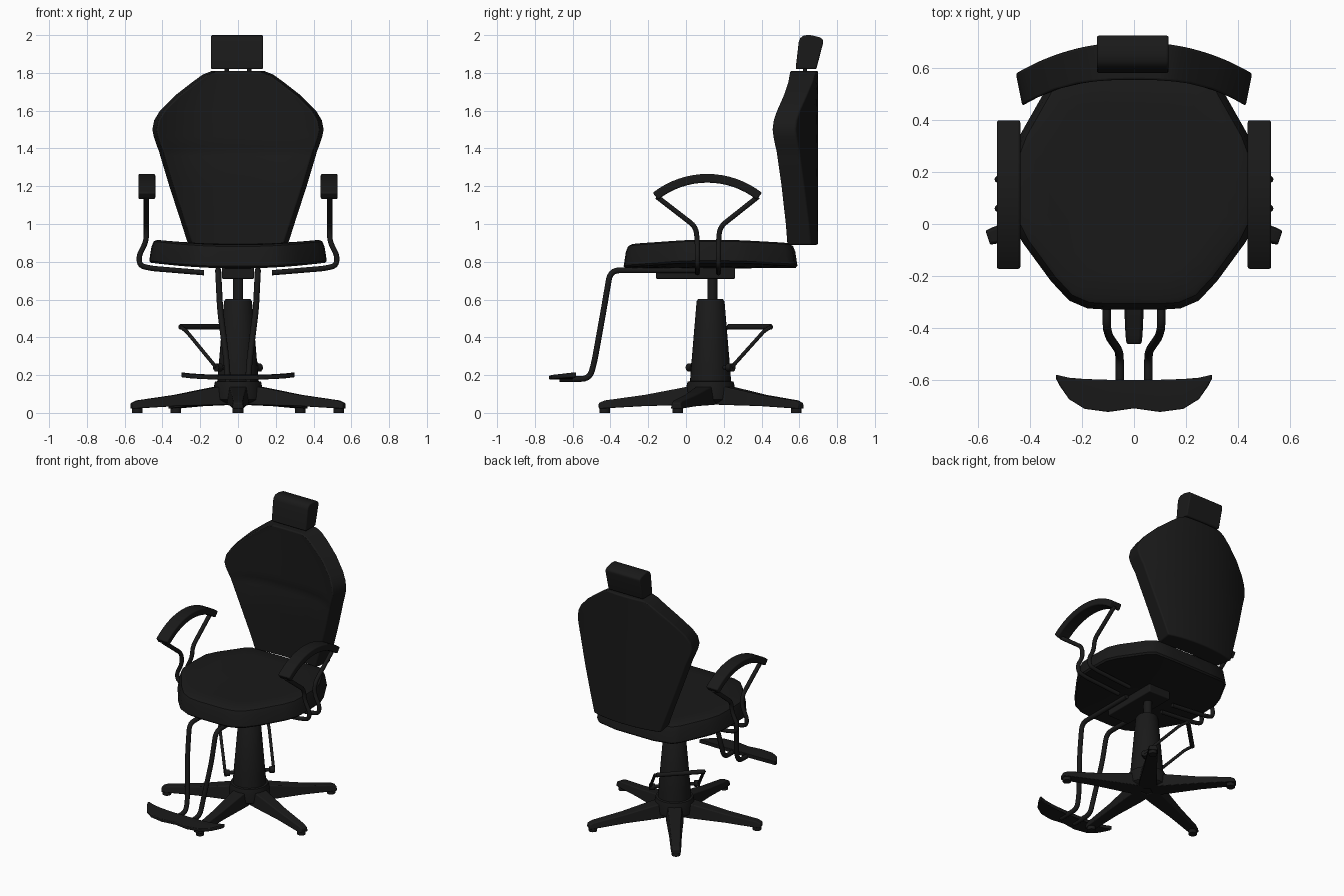
import bpy, bmesh, math
from mathutils import Vector

if "Cube" in bpy.data.objects:
    bpy.data.objects.remove(bpy.data.objects["Cube"])

black = bpy.data.materials.new("black")
black.diffuse_color = (0.01, 0.01, 0.01, 1)
black.use_nodes = True
black.node_tree.nodes["Principled BSDF"].inputs["Base Color"].default_value = black.diffuse_color


def finish(ob, bevel=0.0, angle=40):
    """Material, optional rounded edges, smooth shading with sharp edges kept."""
    ob.data.materials.append(black)
    bpy.ops.object.select_all(action='DESELECT')
    ob.select_set(True)
    bpy.context.view_layer.objects.active = ob
    if bevel:
        m = ob.modifiers.new("bevel", 'BEVEL')
        m.width, m.segments = bevel, 3
        m.limit_method, m.angle_limit = 'ANGLE', math.radians(angle)
    bpy.ops.object.shade_smooth_by_angle(angle=math.radians(40))
    return ob


def loft(name, rings, bevel=0.0, angle=40):
    """Skin a list of equal-length closed rings and cap both ends."""
    bm = bmesh.new()
    vs = [[bm.verts.new(p) for p in r] for r in rings]
    n = len(rings[0])
    for a, b in zip(vs, vs[1:]):
        for i in range(n):
            j = (i + 1) % n
            bm.faces.new((a[i], a[j], b[j], b[i]))
    bm.faces.new(vs[0])
    bm.faces.new(vs[-1])
    bmesh.ops.recalc_face_normals(bm, faces=bm.faces)
    me = bpy.data.meshes.new(name)
    bm.to_mesh(me)
    bm.free()
    ob = bpy.data.objects.new(name, me)
    bpy.context.collection.objects.link(ob)
    return finish(ob, bevel, angle)


def box(name, x0, x1, y0, y1, z0, z1, bevel=0.006):
    ring = lambda z: [(x0, y0, z), (x1, y0, z), (x1, y1, z), (x0, y1, z)]
    return loft(name, [ring(z0), ring(z1)], bevel)


def lathe(name, profile, cy, n=32):
    return loft(name, [[(r * math.cos(2 * math.pi * i / n), cy + r * math.sin(2 * math.pi * i / n), z)
                        for i in range(n)] for r, z in profile])


def tube(name, pts, radius, fillet=0.05):
    """Round tube along a path whose corners are filleted."""
    pts = [Vector(p) for p in pts]
    path = [pts[0]]
    for a, p, b in zip(pts, pts[1:], pts[2:]):
        f = min(fillet, (a - p).length * 0.48, (b - p).length * 0.48)
        s, e = p + (a - p).normalized() * f, p + (b - p).normalized() * f
        path += [s * (1 - t) ** 2 + p * 2 * t * (1 - t) + e * t * t for t in [k / 5 for k in range(6)]]
    path.append(pts[-1])
    cu = bpy.data.curves.new(name, 'CURVE')
    cu.dimensions, cu.bevel_depth, cu.bevel_resolution = '3D', radius, 3
    cu.use_fill_caps = True
    sp = cu.splines.new('POLY')
    sp.points.add(len(path) - 1)
    for q, p in zip(sp.points, path):
        q.co = (*p, 1)
    ob = bpy.data.objects.new(name, cu)
    bpy.context.collection.objects.link(ob)
    bpy.ops.object.select_all(action='DESELECT')
    ob.select_set(True)
    bpy.context.view_layer.objects.active = ob
    bpy.ops.object.convert(target='MESH')
    return finish(bpy.context.view_layer.objects.active)


AX = 0.13  # y of the pedestal axis

# Backrest: shield outline, wings wrapped forward, shallow seam across the front
rows = [(.89, .265), (1.0, .30), (1.2, .365), (1.36, .413), (1.385, .42), (1.41, .43), (1.46, .447),
        (1.5, .455), (1.55, .445), (1.6, .415), (1.68, .335), (1.75, .245), (1.79, .19), (1.81, .14)]
ts = [-1 + k / 6 for k in range(13)]
rings = []
for z, w in rows:
    groove = 0.007 if z == 1.385 else 0
    front = [(t * (w - .025), .555 + groove * (abs(t) < .9) - .1 * abs(t * w / .455) ** 3, z) for t in ts]
    rear = [(t * w, .70 - .12 * abs(t * w / .455) ** 2.2, z) for t in reversed(ts)]
    rings.append(front + rear)
loft("backrest", rings, 0.018, 50)

# Headrest and its posts
prof = [(.58, 1.82), (.69, 1.82), (.725, 1.955), (.726, 1.975), (.71, 1.988), (.66, 2.0),
        (.625, 1.999), (.605, 1.985), (.597, 1.965)]
loft("headrest", [[(x, y, z) for y, z in prof] for x in (-.143, .133)], 0.008)
for x in (-.06, .06):
    tube("headrest_post", [(x, .63, 1.75), (x, .63, 1.86)], .012)

# Seat: rounded octagon, sides lifted slightly
half = [(.10, -.33), (.18, -.325), (.25, -.295), (.32, -.22), (.43, -.07), (.465, .0), (.47, .12),
        (.465, .27), (.435, .35), (.33, .535), (.29, .575), (.15, .59)]
outline = half + [(-x, y) for x, y in reversed(half)]


def seat_ring(s, z):
    return [(x * s, AX + (y - AX) * s, z + .14 * (x * s) ** 2) for x, y in outline]


loft("seat", [seat_ring(s, z) for s, z in [(.05, .765), (.5, .765), (.98, .765), (1, .775), (.975, .85), (.95, .88),
                                           (.91, .89), (.7, .892), (.4, .893), (.05, .893)]])

# Arms: curved pad on two bent tubes that turn in under the seat
for side, label in ((-1, "left"), (1, "right")):
    rings = []
    R, cz, cy = .445, 1.242 - .445, .113
    span = math.asin(.275 / R)
    for k in range(17):
        a = -span + 2 * span * k / 16
        d = (math.sin(a), math.cos(a))
        rings.append([(side * x, cy + (R + h) * d[0], cz + (R + h) * d[1])
                      for x, h in ((.438, -.023), (.528, -.023), (.528, .023), (.438, .023))])
    loft(label + "_arm_pad", rings, 0.008, 50)
    for y, ytop in ((.06, -.155), (.172, .382)):
        tube(label + "_arm_tube", [(side * .485, ytop, 1.145), (side * .485, y - .008 if y < .1 else y + .008, .985),
                                   (side * .485, y, .91), (side * .525, y, .83), (side * .52, y, .78),
                                   (side * .46, y, .765), (side * .18, y, .742)], .014)

# Mounting plate, piston, column and hub
box("seat_mount", -.085, .085, -.16, .26, .71, .772)
lathe("piston", [(.027, .58), (.027, .72)], AX + .01, 24)
lathe("column", [(.11, .15), (.105, .22), (.074, .59), (.066, .602)], AX)
lathe("base_hub", [(.10, .05), (.13, .07), (.13, .13), (.122, .165), (.10, .17)], AX)

# Five star legs with feet
for k in range(5):
    a = -math.pi / 2 + k * 2 * math.pi / 5
    c, s = math.cos(a), math.sin(a)

    def at(r, u, z):
        return (r * c - u * s, AX + r * s + u * c, z)

    loft("base_leg", [[at(r, -w, b), at(r, w, b), at(r, w * .75, t), at(r, -w * .75, t)] for r, w, b, t in
                      [(.03, .06, .045, .145), (.13, .058, .042, .137), (.35, .043, .036, .095),
                       (.56, .034, .024, .066), (.592, .03, .022, .052)]], 0.006, 50)
    loft("base_foot", [[at(.56 + q * math.cos(t), q * math.sin(t), z) for t in
                        [m * math.pi / 8 for m in range(16)]] for q, z in ((.028, 0), (.028, .035))])

# Foot pump: two rods from an axle through the column, joined by a pedal bar
tube("pump_lever", [(-.115, .02, .24), (-.275, .19, .435), (-.305, .225, .455), (-.08, .45, .455),
                    (-.045, .415, .435), (.115, .24, .24)], .010, .02)
tube("pump_pedal", [(-.305, .225, .455), (-.08, .45, .455)], .015)
tube("pump_axle", [(-.105, .025, .24), (.105, .235, .24)], .012)
for x, y in ((-.105, .025), (.105, .235)):
    tube("pump_knob", [(x - .012, y - .012, .24), (x + .012, y + .012, .24)], .022)

# Footrest tubes and curved foot plate
for side in (-1, 1):
    tube("footrest_tube", [(side * .105, .05, .755), (side * .105, -.40, .755), (side * .095, -.435, .55),
                           (side * .06, -.485, .27), (side * .055, -.51, .18), (side * .055, -.67, .18)], .016)
sec = [(0, -.60, -.71, .19), (.1, -.60, -.724, .19), (.19, -.597, -.712, .193),
       (.25, -.592, -.675, .197), (.285, -.584, -.625, .201), (.30, -.58, -.597, .203)]
sec = [(-x, *r) for x, *r in reversed(sec[1:])] + sec
loft("foot_plate", [[(x, b, z - .014), (x, f, z - .014), (x, f, z + .008), (x, (b + f) / 2, z + .012), (x, b, z + .012)]
                    for x, b, f, z in sec], 0.004, 50)
